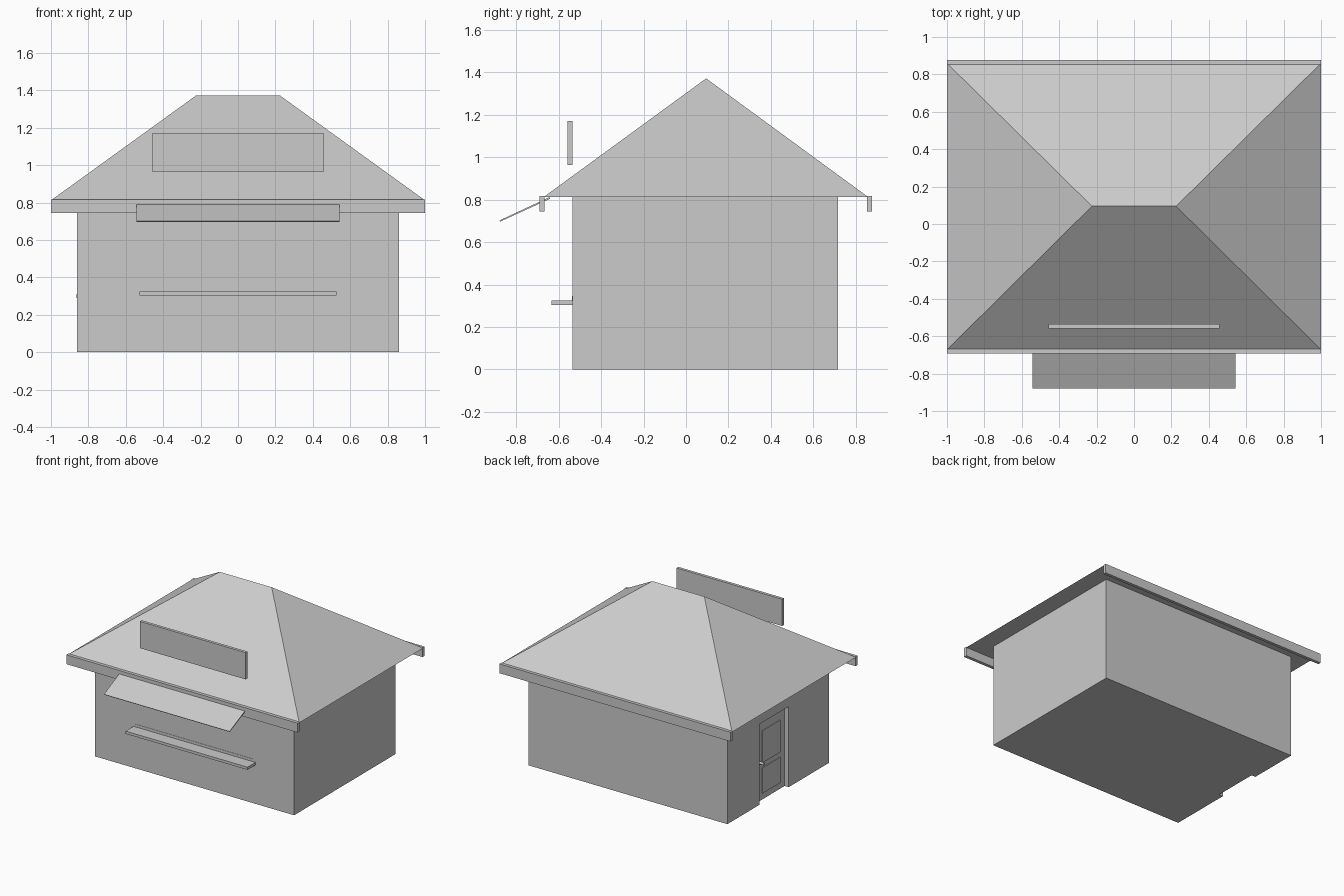
import bpy, bmesh
from math import pi
from mathutils import Matrix

cube = bpy.data.objects.get("Cube")
if cube:
    bpy.data.objects.remove(cube, do_unlink=True)

grey = bpy.data.materials.new("plain grey")
grey.use_nodes = True
grey.diffuse_color = (0.6, 0.6, 0.6, 1)
grey.node_tree.nodes["Principled BSDF"].inputs["Base Color"].default_value = (0.6, 0.6, 0.6, 1)


def finish(name, bm):
    bmesh.ops.recalc_face_normals(bm, faces=bm.faces)
    mesh = bpy.data.meshes.new(name)
    bm.to_mesh(mesh)
    bm.free()
    mesh.materials.append(grey)
    obj = bpy.data.objects.new(name, mesh)
    bpy.context.collection.objects.link(obj)
    return obj


def box(name, xs, ys, zs):
    bm = bmesh.new()
    bmesh.ops.create_cube(bm, size=1)
    for v in bm.verts:
        for i, (low, high) in enumerate((xs, ys, zs)):
            v.co[i] = low if v.co[i] < 0 else high
    return finish(name, bm)


def prism(name, profile, half_width):
    """Extrude a (y, z) profile along x."""
    bm = bmesh.new()
    face = bm.faces.new([bm.verts.new((-half_width, y, z)) for y, z in profile])
    side = bmesh.ops.extrude_face_region(bm, geom=[face])["geom"]
    verts = [g for g in side if isinstance(g, bmesh.types.BMVert)]
    bmesh.ops.translate(bm, verts=verts, vec=(2 * half_width, 0, 0))
    return finish(name, bm)


# Walls, with a shallow doorway cut into one side
wall_x, wall_front, wall_back = 0.86, -0.535, 0.717
eave_z = 0.812
door_y = (-0.04, 0.32)
door_top = 0.63
door_x = -0.825
walls = box("walls", (-wall_x, wall_x), (wall_front, wall_back), (0, eave_z))
cutter = box("doorway_cutter", (-1, door_x), door_y, (-0.1, door_top))
cutter.hide_render = True
cut = walls.modifiers.new("doorway", "BOOLEAN")
cut.operation = "DIFFERENCE"
cut.solver = "EXACT"
cut.object = cutter
bpy.context.view_layer.objects.active = walls
bpy.ops.object.modifier_apply(modifier=cut.name)
bpy.data.objects.remove(cutter, do_unlink=True)

# Door panels and knob
for name, zs in (("upper_door_panel", (0.29, 0.54)), ("lower_door_panel", (0.05, 0.25))):
    box(name, (door_x - 0.006, door_x + 0.01), (0.02, 0.24), zs)
bm = bmesh.new()
bmesh.ops.create_cone(bm, cap_ends=True, segments=12, radius1=0.01, radius2=0.01, depth=0.04,
                      matrix=Matrix.Translation((-0.844, 0.27, 0.3)) @ Matrix.Rotation(pi / 2, 4, "Y"))
finish("door_knob", bm)

# Hipped roof: a box whose top closes to a ridge
roof_front, roof_back, ridge_y, ridge_z, ridge_x = -0.672, 0.86, 0.095, 1.372, 0.225
bm = bmesh.new()
base = [bm.verts.new((x, y, eave_z)) for x, y in
        ((-1, roof_front), (1, roof_front), (1, roof_back), (-1, roof_back))]
left, right = [bm.verts.new((x, ridge_y, ridge_z)) for x in (ridge_x, -ridge_x)]
fl, fr, br, bl = base
for corners in (base, (fl, fr, left, right), (br, bl, right, left), (fr, br, left), (bl, fl, right)):
    bm.faces.new(corners)
finish("hip_roof", bm)

# Eave boards along front and back
for name, ys in (("front_eave_board", (-0.692, -0.667)), ("back_eave_board", (0.853, 0.877))):
    box(name, (-1, 1), ys, (0.744, 0.817))

# Sign board, awning and serving shelf
box("blank_sign_board", (-0.457, 0.457), (-0.558, -0.535), (0.963, 1.172))
prism("awning", [(-0.88, 0.702), (-0.876, 0.697), (-0.64, 0.805), (-0.644, 0.812)], 0.543)
box("serving_shelf", (-0.527, 0.527), (-0.635, wall_front + 0.01), (0.304, 0.325))
box("shelf_back_lip", (-0.515, 0.515), (wall_front - 0.002, wall_front + 0.01), (0.32, 0.346))
